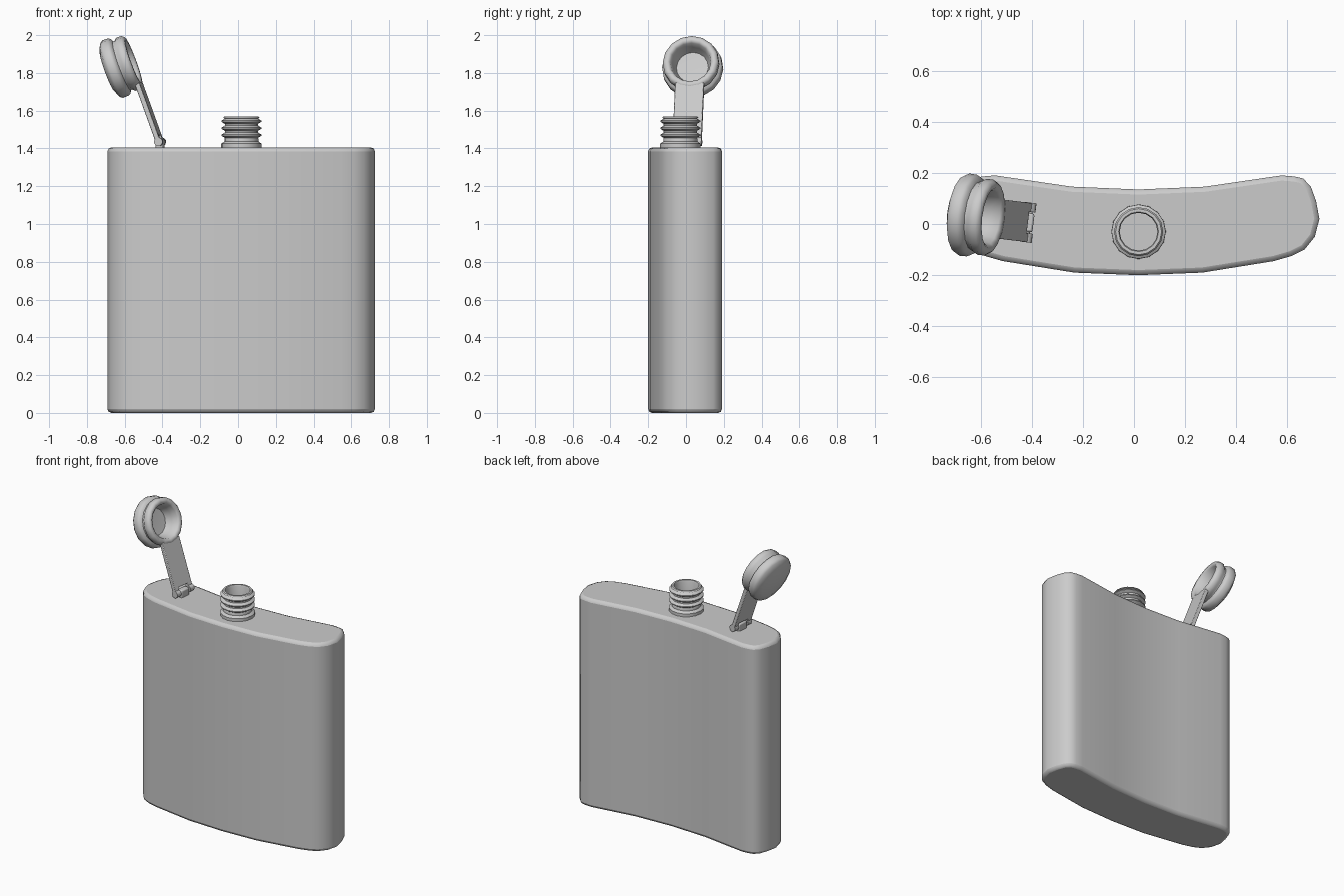
import bpy, bmesh, math
from mathutils import Matrix, Vector

if "Cube" in bpy.data.objects:
    bpy.data.objects.remove(bpy.data.objects["Cube"])


def finish(name, bm, matrix=None, bevel=0, angle=35):
    bmesh.ops.recalc_face_normals(bm, faces=bm.faces)
    me = bpy.data.meshes.new(name)
    bm.to_mesh(me)
    bm.free()
    ob = bpy.data.objects.new(name, me)
    bpy.context.collection.objects.link(ob)
    if matrix:
        ob.matrix_world = matrix
    if bevel:
        m = ob.modifiers.new("bevel", 'BEVEL')
        m.width = bevel
        m.segments = 2
        m.limit_method = 'ANGLE'
        m.angle_limit = math.radians(60)
    bpy.ops.object.select_all(action='DESELECT')
    ob.select_set(True)
    bpy.context.view_layer.objects.active = ob
    bpy.ops.object.shade_smooth_by_angle(angle=math.radians(angle))
    return ob


def prism(name, outline, z0, z1, matrix=None, bevel=0, angle=35):
    bm = bmesh.new()
    f = bm.faces.new([bm.verts.new((x, y, z0)) for x, y in outline])
    ext = bmesh.ops.extrude_face_region(bm, geom=[f])
    top = [v for v in ext["geom"] if isinstance(v, bmesh.types.BMVert)]
    bmesh.ops.translate(bm, verts=top, vec=(0, 0, z1 - z0))
    return finish(name, bm, matrix, bevel, angle)


def lathe(name, profile, matrix, n=16, angle=50):
    bm = bmesh.new()
    rings = []
    for r, z in profile:
        if r == 0:
            rings.append([bm.verts.new((0, 0, z))] * n)
        else:
            rings.append([bm.verts.new((r * math.cos(2 * math.pi * i / n),
                                        r * math.sin(2 * math.pi * i / n), z))
                          for i in range(n)])
    for a, b in zip(rings, rings[1:]):
        for i in range(n):
            j = (i + 1) % n
            bm.faces.new(list(dict.fromkeys((a[i], a[j], b[j], b[i]))))
    return finish(name, bm, matrix, angle=angle)


# Curved body: half outline mirrored about its centre line
CX = 0.017
half = [(0, -0.2), (0.25, -0.19), (0.53, -0.145), (0.60, -0.125), (0.65, -0.1),
        (0.69, -0.05), (0.708, 0.02), (0.695, 0.09), (0.675, 0.145),
        (0.645, 0.178), (0.61, 0.186), (0.56, 0.19), (0.26, 0.146), (0, 0.135)]
outline = [(CX + x, y) for x, y in half]
outline += [(CX - x, y) for x, y in reversed(half[1:-1])]
prism("flask_body", outline, 0, 1.405, bevel=0.02, angle=60)

# Threaded open neck
neck = [(0.107, 1.395), (0.107, 1.425), (0.09, 1.437), (0.09, 1.452)]
for z in (1.47, 1.507, 1.544):
    neck += [(0.088, z - 0.014), (0.106, z - 0.003), (0.106, z + 0.003), (0.088, z + 0.014)]
neck += [(0.096, 1.562), (0.09, 1.57), (0.078, 1.57), (0.074, 1.56), (0.074, 1.42), (0, 1.42)]
lathe("threaded_neck", neck, Matrix.Translation((0.018, -0.03, 0)))

# Lid frame: local X = hinge axis, Y = up the arm, Z = cap opening direction
yaw = Matrix.Rotation(math.radians(-7), 3, 'Z')
lean = math.radians(20)
ey = yaw @ Vector((-math.sin(lean), 0, math.cos(lean)))
ez = yaw @ Vector((math.cos(lean), 0, math.sin(lean)))
ex = ey.cross(ez)
hinge = Vector((-0.413, 0.006, 1.435))
frame = Matrix((ex, ey, ez)).transposed().to_4x4()
frame.translation = hinge

# Arm with forked lower end
arm = [(-0.077, 0), (-0.042, 0), (-0.042, 0.035), (0.042, 0.035), (0.042, 0),
       (0.077, 0), (0.077, 0.33), (-0.077, 0.33)]
prism("lid_arm", arm, -0.014, 0.012, frame, bevel=0.004)

# Hinge knuckles, pin and post
spin = frame @ Matrix.Rotation(math.pi / 2, 4, 'Y')
for side, label in ((-1, "left"), (1, "right")):
    c = side * 0.06
    lathe("hinge_knuckle_" + label,
          [(0, c - 0.018), (0.023, c - 0.018), (0.023, c + 0.018), (0, c + 0.018)], spin, 12)
lathe("hinge_pin", [(0, -0.07), (0.012, -0.07), (0.012, 0.07), (0, 0.07)], spin, 10)
post_frame = yaw.to_4x4()
post_frame.translation = hinge
prism("hinge_post", [(-0.02, -0.037), (0.02, -0.037), (0.02, 0.037), (-0.02, 0.037)],
      -0.05, 0.018, post_frame, bevel=0.008)

# Cap with grooved rim and hollow underside
cap = [(0, -0.095), (0.085, -0.09), (0.1, -0.05), (0.108, -0.008), (0.12, 0.003),
       (0.138, 0.002), (0.149, -0.012), (0.15, -0.04), (0.137, -0.055), (0.137, -0.064),
       (0.155, -0.072), (0.161, -0.085), (0.162, -0.115), (0.152, -0.13),
       (0.11, -0.147), (0, -0.158)]
lathe("cap", cap, frame @ Matrix.Translation((0, 0.448, 0.01)))
